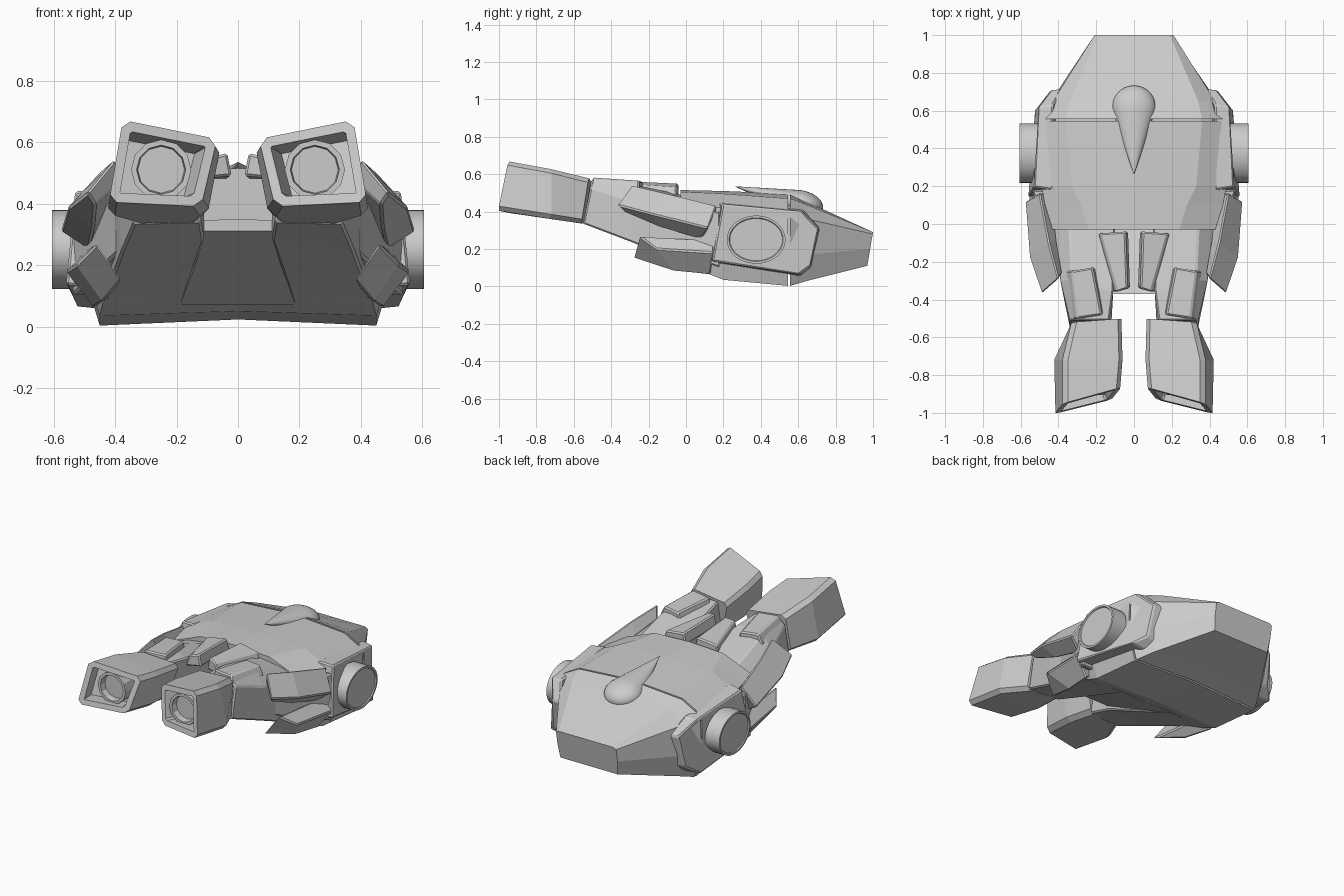
import bpy, bmesh
from math import pi, sin, cos, asin
from mathutils import Vector, Matrix

default_cube = bpy.data.objects.get("Cube")
if default_cube:
    bpy.data.objects.remove(default_cube, do_unlink=True)

# One plain grey paint for every part
grey = bpy.data.materials.new("hull_grey")
grey.use_nodes = True
colour = (0.6, 0.6, 0.6, 1)
grey.diffuse_color = colour
grey.node_tree.nodes["Principled BSDF"].inputs["Base Color"].default_value = colour


def loft_mesh(sections):
    """Join equal-length point loops with quads and close both ends."""
    bm = bmesh.new()
    rings = [[bm.verts.new(point) for point in section] for section in sections]
    count = len(rings[0])
    for first, second in zip(rings, rings[1:]):
        for i in range(count):
            j = (i + 1) % count
            bm.faces.new((first[i], first[j], second[j], second[i]))
    bm.faces.new(rings[0])
    bm.faces.new(rings[-1])
    bmesh.ops.recalc_face_normals(bm, faces=bm.faces)
    return bm


def finish(name, bm, mirrored=False, bevel=0, smooth=False):
    """Turn a bmesh into a painted object, optionally bevelled and paired."""
    bmesh.ops.recalc_face_normals(bm, faces=bm.faces)
    mesh = bpy.data.meshes.new(name)
    bm.to_mesh(mesh)
    bm.free()
    mesh.materials.append(grey)
    part = bpy.data.objects.new(name, mesh)
    bpy.context.collection.objects.link(part)
    if bevel:
        modifier = part.modifiers.new("soft_edges", "BEVEL")
        modifier.width = bevel
        modifier.segments = 1
        modifier.limit_method = "ANGLE"
    if mirrored:
        part.modifiers.new("other_side", "MIRROR")
    if smooth:
        bpy.ops.object.select_all(action="DESELECT")
        part.select_set(True)
        bpy.context.view_layer.objects.active = part
        bpy.ops.object.shade_smooth_by_angle(angle=pi / 6)
    return part


def pair(name, *sections, bevel=0.008):
    """A lofted part and its mirror image."""
    return finish(name, loft_mesh(sections), mirrored=True, bevel=bevel)


def symmetric_ring(y, half, rake=0):
    """Full cross-section from a half outline running top centre to bottom centre."""
    right = [(x, y - rake * (half[0][1] - z), z) for x, z in half]
    left = [(-x, depth, z) for x, depth, z in reversed(right[1:-1])]
    return right + left


def box_ring(y, inner, outer, low, high):
    return [(inner, y, low), (outer, y, low), (outer, y, high), (inner, y, high)]


# Main shell, split across the back by a narrow seam over a smaller core
seam = [(0, .495), (.36, .47), (.49, .40), (.50, .17), (.45, .003), (0, .023)]
core = [(x * .95, .26 + (z - .26) * .75) for x, z in seam]
finish("front_shell", loft_mesh([
    symmetric_ring(-.03, [(0, .515), (.24, .505), (.43, .43), (.44, .25), (.40, .15), (0, .15)]),
    symmetric_ring(.10, [(0, .512), (.28, .50), (.47, .425), (.48, .22), (.44, .075), (0, .09)]),
    symmetric_ring(.20, [(0, .51), (.33, .495), (.49, .42), (.50, .20), (.45, .035), (0, .05)]),
    symmetric_ring(.545, seam),
]))
finish("shell_core", loft_mesh([symmetric_ring(.53, core), symmetric_ring(.57, core)]))
finish("rear_shell", loft_mesh([
    symmetric_ring(.557, seam),
    symmetric_ring(.65, [(0, .45), (.34, .435), (.43, .36), (.44, .17), (.40, .03), (0, .045)]),
    symmetric_ring(1, [(0, .29), (.19, .29), (.21, .28), (.21, .20), (.20, .11), (0, .11)], rake=.17),
]))

# Teardrop canopy: a flattened ball drawn out into a forward point
centre, tip, radius, flatten = Vector((0, .62, .443)), Vector((0, .26, .535)), .115, .6
axis = tip - centre
length = axis.length
tangent = pi / 2 - asin(radius / length)
steps = 12
profile = []
for i in range(steps + 1):
    angle = pi + (tangent - pi) * i / steps
    profile.append((radius * cos(angle), max(radius * sin(angle), 1e-4)))
profile.append((length, 1e-4))
forward = axis.normalized()
side = Vector((1, 0, 0))
up = side.cross(forward) * flatten
turns = [2 * pi * k / 32 for k in range(32)]
finish("teardrop_canopy", loft_mesh([
    [centre + forward * along + r * (side * cos(a) + up * sin(a)) for a in turns]
    for along, r in profile
]), smooth=True)

# Sloping keel plate between the arms
finish("keel_plate", loft_mesh([
    symmetric_ring(-.37, [(0, .35), (.12, .345), (.11, .31), (0, .31)]),
    symmetric_ring(-.02, [(0, .175), (.17, .175), (.17, .14), (0, .14)]),
    symmetric_ring(.13, [(0, .11), (.20, .11), (.20, .07), (0, .07)]),
]))

# Arms reaching forward from the shell, their undersides running into the belly
pair("arms",
     [(.12, -.54, .34), (.34, -.55, .335), (.34, -.51, .53), (.30, -.51, .565), (.13, -.51, .55)],
     [(.11, -.36, .28), (.38, -.30, .24), (.39, -.30, .46), (.33, -.30, .55), (.11, -.36, .53)],
     [(.16, -.02, .135), (.42, -.02, .13), (.425, -.02, .41), (.34, -.02, .455), (.10, -.02, .49)],
     [(.18, .13, .07), (.44, .13, .065), (.44, .13, .36), (.34, .13, .42), (.12, .13, .46)])
pair("arm_top_blocks",
     [(.16, -.48, .53), (.33, -.51, .53), (.30, -.50, .582), (.17, -.48, .578)],
     [(.20, -.23, .50), (.36, -.25, .50), (.33, -.25, .565), (.22, -.23, .56)])
pair("centre_fins",
     [(.02, -.34, .49), (.12, -.36, .48), (.09, -.36, .55), (.035, -.34, .565)],
     [(.03, -.04, .48), (.19, -.05, .48), (.18, -.05, .53), (.045, -.04, .55)])

# Cannon heads with chamfered corners and a recessed muzzle
heads = loft_mesh([
    [(.12, -.93, .39), (.42, -1.005, .405), (.375, -.95, .672), (.068, -.865, .61)],
    [(.10, -.72, .36), (.425, -.72, .36), (.375, -.72, .63), (.055, -.72, .59)],
    [(.12, -.53, .34), (.345, -.56, .335), (.33, -.52, .58), (.06, -.50, .555)],
])
long_edges = [e for e in heads.edges
              if all(len(f.verts) == 4 for f in e.link_faces)
              and abs((e.verts[0].co - e.verts[1].co).y) > .12]
bmesh.ops.bevel(heads, geom=long_edges, offset=.025, segments=1, affect="EDGES")
bmesh.ops.recalc_face_normals(heads, faces=heads.faces)
muzzle = [min(heads.faces, key=lambda f: f.calc_center_median().y)]
bmesh.ops.inset_region(heads, faces=muzzle, thickness=.035, depth=0)
bmesh.ops.inset_region(heads, faces=muzzle, thickness=.008, depth=-.10)
finish("cannon_heads", heads, mirrored=True)


def round_plug(name, centre, axis, radius, depth, sides, rim, sink, height=1, smooth=False):
    """A mirrored disc with a raised rim, squashed vertically by height."""
    direction = Vector(axis)
    turn = direction.to_track_quat("Z", "Y").to_matrix().to_4x4()
    squash = Matrix.Diagonal((1, 1, height, 1))
    bm = bmesh.new()
    bmesh.ops.create_cone(bm, cap_ends=True, segments=sides, radius1=radius,
                          radius2=radius, depth=depth,
                          matrix=Matrix.Translation(centre) @ squash @ turn)
    bm.normal_update()
    cap = [max(bm.faces, key=lambda f: f.calc_center_median().dot(direction))]
    bmesh.ops.inset_region(bm, faces=cap, thickness=rim, depth=0)
    bmesh.ops.inset_region(bm, faces=cap, thickness=.004, depth=-sink)
    return finish(name, bm, mirrored=True, smooth=smooth)


# Lens rings inside the muzzles, oval discs on the side pods
round_plug("lens_rings", (.25, -.855, .51), (0, -1, 0), .098, .10, 12, .018, .04)
round_plug("side_discs", (.555, .375, .25), (1, 0, 0), .157, .10, 40, .012, .006,
           height=.82, smooth=True)

# Side pods carrying the discs, flat outside and folded in at the rear
pair("side_pods",
     [(.43, .13, .13), (.43, .18, .45), (.43, .63, .41), (.38, .715, .31), (.38, .67, .10), (.43, .61, .055)],
     [(.56, .14, .135), (.53, .195, .44), (.51, .62, .40), (.44, .71, .31), (.455, .665, .11), (.53, .605, .065)])
pair("pod_fairings",
     box_ring(-.20, .34, .395, .24, .40),
     box_ring(.18, .42, .54, .10, .40))

# Upper shoulder plates, slanting outward and down
pair("shoulder_plates",
     [(.40, -.29, .545), (.49, -.37, .435), (.465, -.33, .395), (.38, -.26, .47)],
     [(.45, -.10, .50), (.555, -.18, .385), (.47, -.14, .315), (.41, -.08, .42)],
     [(.50, .165, .435), (.577, .12, .31), (.485, .08, .25), (.43, .15, .34)])

# Lower side guns, square bars turned on edge with a raked front
pair("lower_guns",
     [(.46, -.25, .27), (.528, -.16, .20), (.44, -.06, .078), (.38, -.285, .15)],
     [(.49, .15, .25), (.56, .15, .18), (.47, .13, .06), (.40, .13, .12)])
